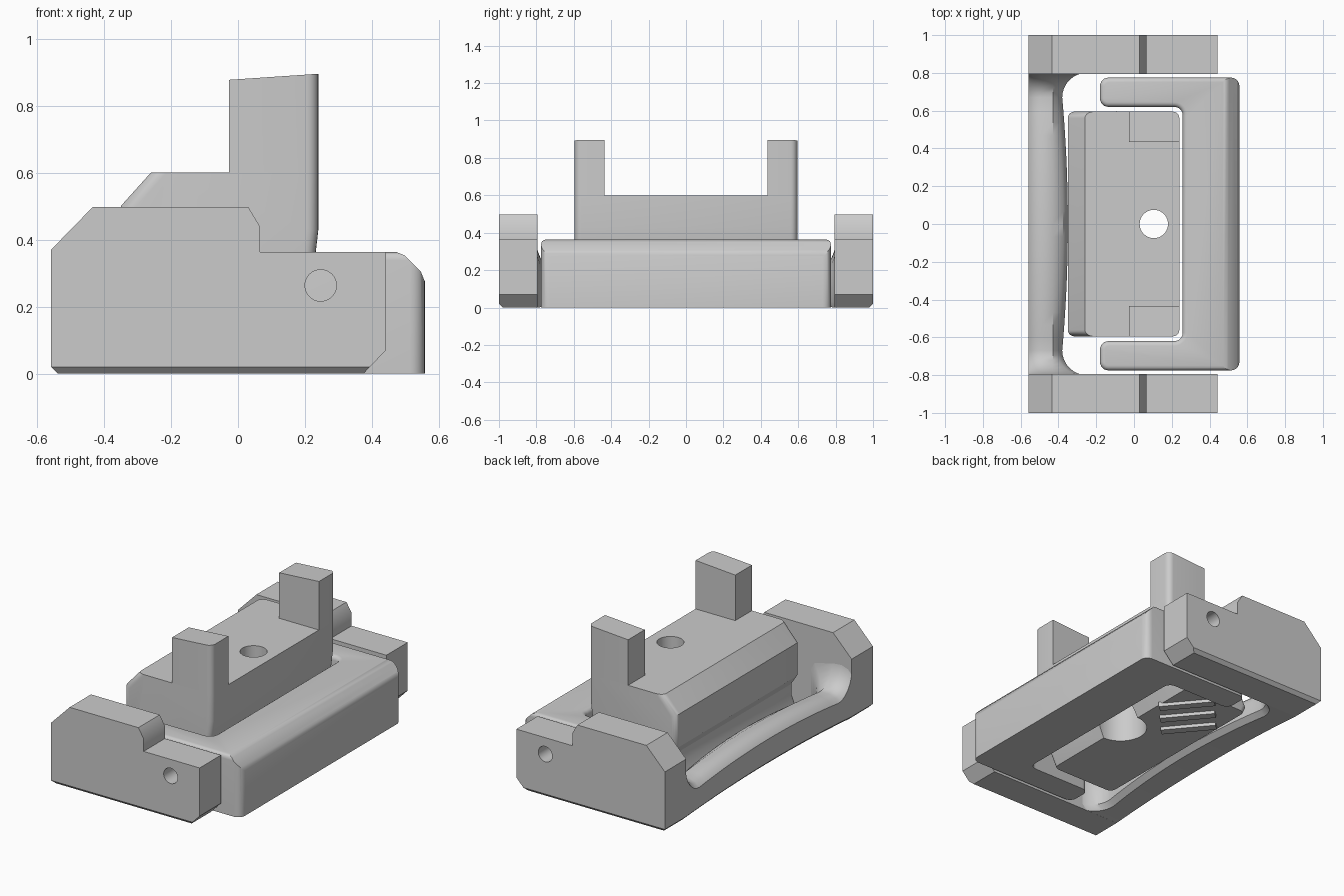
import bpy, bmesh, math
from mathutils import Vector

cube = bpy.data.objects.get("Cube")
if cube:
    bpy.data.objects.remove(cube)

grey = bpy.data.materials.new("plain_grey")
grey.use_nodes = True
grey.diffuse_color = (0.6, 0.6, 0.6, 1)
grey.node_tree.nodes["Principled BSDF"].inputs["Base Color"].default_value = (0.6, 0.6, 0.6, 1)


def finish(bm, name):
    bmesh.ops.recalc_face_normals(bm, faces=bm.faces)
    mesh = bpy.data.meshes.new(name)
    bm.to_mesh(mesh)
    bm.free()
    mesh.materials.append(grey)
    obj = bpy.data.objects.new(name, mesh)
    bpy.context.collection.objects.link(obj)
    return obj


def smooth(obj):
    bpy.ops.object.select_all(action="DESELECT")
    obj.select_set(True)
    bpy.context.view_layer.objects.active = obj
    bpy.ops.object.shade_smooth_by_angle(angle=math.radians(32))


def prism(points, low, high, axis):
    """Extrude a 2D outline along y (outline in x, z) or z (outline in x, y)."""
    bm = bmesh.new()
    place = (lambda a, b, c: (a, c, b)) if axis == "y" else (lambda a, b, c: (a, b, c))
    base = bm.faces.new([bm.verts.new(place(a, b, low)) for a, b in points])
    new = bmesh.ops.extrude_face_region(bm, geom=[base])["geom"]
    move = Vector(place(0, 0, high - low))
    bmesh.ops.translate(bm, vec=move, verts=[g for g in new if isinstance(g, bmesh.types.BMVert)])
    bmesh.ops.recalc_face_normals(bm, faces=bm.faces)
    return bm


def rounded(points, radius, steps=6):
    """Replace each right-angled corner by a smooth arc."""
    out = []
    for i, p in enumerate(points):
        p = Vector(p)
        u = (Vector(points[i - 1]) - p).normalized() * radius
        v = (Vector(points[(i + 1) % len(points)]) - p).normalized() * radius
        for k in range(steps + 1):
            a = k / steps * math.pi / 2
            out.append(p + u * (1 - math.sin(a)) + v * (1 - math.cos(a)))
    return out


def bevel(bm, rule, width, segments):
    edges = [e for e in bm.edges if rule(e)]
    bmesh.ops.bevel(bm, geom=edges, offset=width, segments=segments, profile=0.5, affect="EDGES")


def drill(obj, center, radius, low, high, axis):
    """Cut a round hole and bake it into the mesh."""
    ring = [(center[0] + radius * math.cos(k * math.tau / 40),
             center[1] + radius * math.sin(k * math.tau / 40)) for k in range(40)]
    cutter = finish(prism(ring, low, high, axis), "hole_cutter")
    cutter.hide_render = True
    mod = obj.modifiers.new("hole", "BOOLEAN")
    mod.operation, mod.object, mod.solver = "DIFFERENCE", cutter, "EXACT"
    bpy.context.view_layer.update()
    graph = bpy.context.evaluated_depsgraph_get()
    mesh = bpy.data.meshes.new_from_object(obj.evaluated_get(graph))
    obj.modifiers.clear()
    obj.data = mesh
    bpy.data.objects.remove(cutter)


# Side plates of the frame, with pin holes
plate = [(-0.558, 0.02), (-0.538, 0), (0.375, 0), (0.442, 0.07), (0.442, 0.363), (0.065, 0.363),
         (0.065, 0.44), (0.03, 0.498), (-0.433, 0.498), (-0.558, 0.37)]
for side, name in ((1, "back_side_plate"), (-1, "front_side_plate")):
    bm = prism(plate, side * 0.795, side, "y")
    bevel(bm, lambda e: all(v.co.z < 0.01 and abs(v.co.y) > 0.99 for v in e.verts), 0.02, 1)
    obj = finish(bm, name)
    drill(obj, (0.247, 0.263), 0.047, min(side * 0.7, side * 1.1), max(side * 0.7, side * 1.1), "y")
    smooth(obj)

# Cross bar: arched underneath, swelling in the middle, flaring into the plates
stations = [(i / 10 * 0.67, 0) for i in range(11)]
stations += [(0.67 + 0.13 * math.sin(a), 1 - math.cos(a))
             for a in (k / 8 * math.pi / 2 for k in range(1, 9))]
stations = [(-y, f) for y, f in reversed(stations[1:])] + stations
bm = bmesh.new()
rings = []
for y, flare in stations:
    swell = 1 - min(1, abs(y) / 0.67) ** 2
    inner = -0.38 + 0.03 * swell + 0.13 * flare
    top = 0.15 + 0.04 * swell + 0.17 * flare
    low = 0.03 * (1 - (y / 0.8) ** 2)
    section = [(-0.538, low), (-0.558, low + 0.02), (-0.558, top), (-0.535, top + 0.025),
               (-0.49, top + 0.04), (-0.43, top + 0.035), (inner - 0.025, top + 0.005),
               (inner, top - 0.04), (inner, low + 0.03), (inner - 0.03, low)]
    rings.append([bm.verts.new((x, y, z)) for x, z in section])
for a, b in zip(rings, rings[1:]):
    for i in range(len(a)):
        bm.faces.new((a[i - 1], a[i], b[i], b[i - 1]))
bm.faces.new(rings[0])
bm.faces.new(rings[-1])
smooth(finish(bm, "cross_bar"))

# U-shaped lever: rounded plan, soft top rim, softened chamfer along the outer edge
plan = [(-0.18, -0.775), (0.558, -0.775), (0.558, 0.775), (-0.18, 0.775),
        (-0.18, 0.62), (0.258, 0.62), (0.258, -0.62), (-0.18, -0.62)]
bm = prism(rounded(plan, 0.045), 0, 0.363, "z")
bevel(bm, lambda e: all(v.co.z > 0.36 for v in e.verts), 0.025, 4)
for x, z, tilt in ((0.558, 0.293, 45), (0.487, 0.357, 22), (0.551, 0.292, 68)):
    normal = (math.sin(math.radians(tilt)), 0, math.cos(math.radians(tilt)))
    cut = bmesh.ops.bisect_plane(bm, geom=bm.verts[:] + bm.edges[:] + bm.faces[:], dist=1e-5,
                                 plane_co=(x, 0, z), plane_no=normal, clear_outer=True)
    rim = [g for g in cut["geom_cut"] if isinstance(g, bmesh.types.BMEdge)]
    bmesh.ops.holes_fill(bm, edges=rim, sides=0)
smooth(finish(bm, "u_lever"))

# Clamp block with a grooved back and a tapered underside
block = [(-0.26, 0.6), (0.24, 0.6), (0.24, 0.43), (0.232, 0.36), (0.222, 0.28), (0.1, 0.04),
         (-0.33, 0.04), (-0.35, 0.08), (-0.31, 0.17), (-0.31, 0.24), (-0.35, 0.3), (-0.35, 0.5)]
bm = prism(block, -0.595, 0.595, "y")
bevel(bm, lambda e: abs(e.verts[0].co.y - e.verts[1].co.y) < 0.01
      and (all(v.co.x > 0.09 for v in e.verts) or all(v.co.x < -0.25 for v in e.verts)), 0.035, 5)
obj = finish(bm, "clamp_block")
drill(obj, (0.105, 0), 0.075, -0.1, 0.8, "z")
drill(obj, (0.1, 0), 0.15, -0.1, 0.3, "z")
smooth(obj)

# Upright prongs with sloping tops
prong = [(-0.027, 0.6), (0.24, 0.6), (0.24, 0.895), (-0.027, 0.877)]
for side, name in ((1, "back_prong"), (-1, "front_prong")):
    bm = prism(prong, side * 0.435, side * 0.595, "y")
    bevel(bm, lambda e: all(v.co.x > 0.23 and abs(v.co.y) > 0.59 for v in e.verts), 0.035, 5)
    smooth(finish(bm, name))

# Slanted grip ribs under the block
for i in range(3):
    bm = bmesh.new()
    bmesh.ops.create_cube(bm, size=1)
    bmesh.ops.scale(bm, vec=(0.05, 0.32, 0.03), verts=bm.verts)
    rib = finish(bm, f"grip_rib_{i + 1}")
    rib.rotation_euler.z = math.radians(40)
    rib.location = (-0.19 + 0.09 * i, 0.26 + 0.1 * i, 0.035)
